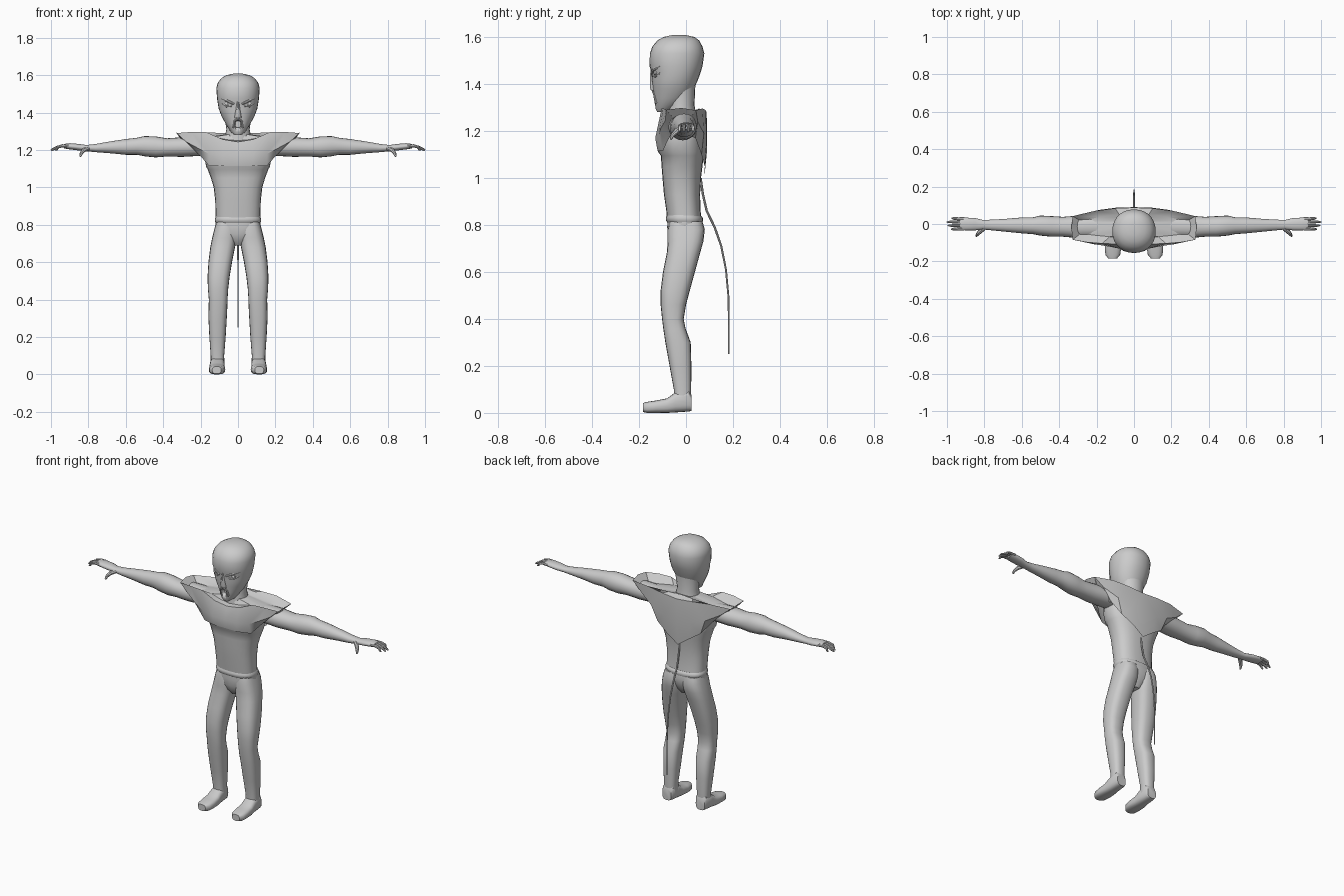
import bpy, bmesh, math
from mathutils import Vector


def finish(name, verts, faces, mirror=False, angle=40, sub=0):
    me = bpy.data.meshes.new(name)
    me.from_pydata(verts, [], faces)
    ob = bpy.data.objects.new(name, me)
    bpy.context.collection.objects.link(ob)
    bm = bmesh.new()
    bm.from_mesh(me)
    bmesh.ops.recalc_face_normals(bm, faces=bm.faces)
    bm.to_mesh(me)
    bm.free()
    if mirror:
        ob.modifiers.new("mirror", 'MIRROR')
    if sub:
        ob.modifiers.new("smooth", 'SUBSURF').levels = sub
        ob.modifiers["smooth"].render_levels = sub
    bpy.ops.object.select_all(action='DESELECT')
    bpy.context.view_layer.objects.active = ob
    ob.select_set(True)
    bpy.ops.object.shade_smooth_by_angle(angle=math.radians(angle))
    return ob


def loft(name, axis, sections, n=20, power=2.0, **kw):
    """Skin of rounded sections: (position, u min, u max, v min, v max)."""
    verts, faces = [], []
    for t, u0, u1, v0, v1 in sections:
        for i in range(n):
            a = 2 * math.pi * i / n
            c, s = math.cos(a), math.sin(a)
            u = (u0 + u1) / 2 + (u1 - u0) / 2 * math.copysign(abs(c) ** (2 / power), c)
            v = (v0 + v1) / 2 + (v1 - v0) / 2 * math.copysign(abs(s) ** (2 / power), s)
            verts.append({'x': (t, u, v), 'y': (u, t, v), 'z': (u, v, t)}[axis])
    m = len(sections)
    for k in range(m - 1):
        for i in range(n):
            j = (i + 1) % n
            faces.append((k * n + i, k * n + j, k * n + n + j, k * n + n + i))
    faces += [tuple(range(n)), tuple(range((m - 1) * n, m * n))]
    return finish(name, verts, faces, **kw)


def sym(rows):
    """Sections symmetric in x: (z, half width, y min, y max)."""
    return [(z, -w, w, a, b) for z, w, a, b in rows]


def tube(name, path, n=8, **kw):
    """Round tube through (x, y, z, radius) points."""
    verts, faces = [], []
    pts = [Vector(p[:3]) for p in path]
    for k, p in enumerate(pts):
        d = (pts[min(k + 1, len(pts) - 1)] - pts[max(k - 1, 0)]).normalized()
        q = d.to_track_quat('Z', 'Y')
        for i in range(n):
            a = 2 * math.pi * i / n
            verts.append(p + q @ Vector((math.cos(a), math.sin(a), 0)) * path[k][3])
    for k in range(len(pts) - 1):
        for i in range(n):
            j = (i + 1) % n
            faces.append((k * n + i, k * n + j, k * n + n + j, k * n + n + i))
    faces += [tuple(range(n)), tuple(range(len(verts) - n, len(verts)))]
    return finish(name, verts, faces, **kw)


# Head with tapering chin
head = loft("head", 'z', sym([
    (1.28, .018, -.122, -.088), (1.295, .038, -.129, -.05), (1.34, .066, -.135, .015),
    (1.38, .088, -.141, .034), (1.42, .103, -.146, .052), (1.455, .109, -.148, .064),
    (1.475, .112, -.155, .070), (1.53, .116, -.154, .078), (1.56, .108, -.143, .070),
    (1.585, .088, -.122, .056), (1.60, .06, -.095, .036), (1.608, .025, -.06, .0)]),
    n=28, power=2.15)

# Open mouth cut into the face
cutter = loft("mouth_cutter", 'y', [(-.20, -.018, .018, 1.315, 1.362),
                                    (-.108, -.014, .014, 1.32, 1.355)], power=3)
cutter.hide_render = True
cutter.hide_viewport = True
cut = head.modifiers.new("mouth", 'BOOLEAN')
cut.operation, cut.object, cut.solver = 'DIFFERENCE', cutter, 'EXACT'
loft("nose", 'z', sym([(1.372, .020, -.150, -.12), (1.385, .018, -.155, -.12),
                       (1.44, .010, -.153, -.12), (1.47, .007, -.150, -.12)]), n=10)
tube("upper_lip", [(-.026, -.127, 1.318, .006), (-.019, -.134, 1.355, .006),
                   (0, -.139, 1.368, .006), (.019, -.134, 1.355, .006),
                   (.026, -.127, 1.318, .006)])

# Eyes: ball, lid and slanted brow
tube("brow", [(.022, -.147, 1.445, .006), (.055, -.137, 1.462, .008),
              (.088, -.108, 1.475, .006)], mirror=True)
tube("lower_lid", [(.036, -.142, 1.434, .004), (.062, -.128, 1.432, .005),
                   (.084, -.108, 1.448, .004)], mirror=True)
tube("eye", [(.06, -.118, 1.447, .012), (.062, -.134, 1.447, .010),
             (.063, -.138, 1.447, .004)], mirror=True)

# Neck
loft("neck", 'z', sym([(1.2, .08, -.085, .055), (1.26, .072, -.08, .045),
                       (1.31, .062, -.075, .036), (1.40, .075, -.07, .040)]))

# Trunk and pelvis
loft("torso", 'z', sym([
    (.80, .118, -.078, .068), (.86, .12, -.084, .062), (.93, .122, -.094, .060),
    (1.00, .13, -.100, .064), (1.05, .145, -.104, .070), (1.095, .162, -.107, .075),
    (1.11, .17, -.118, .077), (1.16, .18, -.122, .076), (1.20, .18, -.115, .07),
    (1.24, .15, -.10, .06)]), n=24, power=2.5)
loft("waistband", 'z', sym([(.81, .119, -.079, .07), (.82, .124, -.086, .073),
                            (.832, .124, -.086, .071), (.842, .119, -.081, .06)]),
     n=24, power=2.5)
loft("pelvis", 'z', sym([(.69, .025, -.045, .03), (.715, .06, -.065, .05),
                         (.75, .105, -.077, .066), (.79, .122, -.08, .074),
                         (.82, .119, -.079, .068)]), n=24, power=2.4)

# Flared shoulder cuirass: half rings from front centre to back centre
lower = [(0, -.119, 1.115), (.08, -.121, 1.115), (.155, -.098, 1.115), (.19, -.08, 1.155),
         (.22, -.06, 1.19), (.22, -.01, 1.19), (.2, .04, 1.17), (.145, .066, 1.10),
         (.07, .08, 1.05), (0, .078, 1.00)]
chest = [(0, -.128, 1.17), (.08, -.131, 1.17), (.155, -.117, 1.18), (.215, -.108, 1.21),
         (.28, -.088, 1.245), (.285, -.01, 1.25), (.27, .05, 1.24), (.18, .076, 1.19),
         (.09, .088, 1.16), (0, .09, 1.12)]
rim = [(0, -.105, 1.243), (.08, -.108, 1.256), (.17, -.104, 1.295), (.25, -.098, 1.296),
       (.328, -.084, 1.290), (.335, -.02, 1.298), (.328, .042, 1.288), (.21, .07, 1.296),
       (.1, .084, 1.288), (0, .088, 1.28)]
recess = [(0, -.08, 1.25), (.06, -.075, 1.255), (.13, -.068, 1.27), (.21, -.06, 1.258),
          (.29, -.05, 1.25), (.30, -.02, 1.25), (.29, .015, 1.25), (.18, .038, 1.262),
          (.08, .052, 1.29), (0, .055, 1.295)]
collar = [(.055 * math.sin(math.pi * i / 9), -.02 - .05 * math.cos(math.pi * i / 9), 1.285)
          for i in range(10)]
rings = [lower, chest, rim, recess, collar]
quads = [(k * 10 + i, k * 10 + i + 1, k * 10 + i + 11, k * 10 + i + 10)
         for k in range(4) for i in range(9)]
finish("shoulder_armor", [v for r in rings for v in r], quads, mirror=True, angle=32)

# Arm along x: (x, y min, y max, z min, z max)
loft("arm", 'x', [
    (.17, -.075, .05, 1.17, 1.265), (.30, -.075, .045, 1.163, 1.268),
    (.38, -.068, .038, 1.165, 1.262), (.44, -.068, .042, 1.160, 1.272),
    (.50, -.062, .045, 1.166, 1.274), (.54, -.054, .036, 1.174, 1.265),
    (.60, -.05, .035, 1.174, 1.258), (.68, -.042, .028, 1.182, 1.246),
    (.76, -.034, .023, 1.188, 1.232), (.81, -.029, .022, 1.193, 1.226),
    (.85, -.034, .032, 1.197, 1.232), (.90, -.034, .034, 1.203, 1.236),
    (.93, -.030, .032, 1.208, 1.232)], power=2.1, mirror=True)

# Fingers and thumb
for i, tip in enumerate([.978, .995, 1.0, .975]):
    y = -.025 + .0175 * i
    tube("finger_%d" % (i + 1), [(.905, y, 1.221, .009), (.94, y, 1.222, .0085),
                                 (.965, y * 1.1, 1.215, .0075),
                                 (tip - .008, y * 1.1, 1.203, .006),
                                 (tip, y * 1.1, 1.198, .003)], mirror=True)
tube("thumb", [(.80, -.022, 1.209, .011), (.825, -.042, 1.198, .012),
               (.838, -.056, 1.182, .009), (.842, -.064, 1.168, .006),
               (.841, -.066, 1.163, .003)], mirror=True)

# Leg along z: (z, x min, x max, y min, y max)
loft("leg", 'z', [
    (.05, .072, .146, -.050, .020), (.10, .074, .146, -.052, .022),
    (.20, .066, .153, -.070, .023), (.30, .060, .158, -.088, .020),
    (.36, .057, .157, -.097, -.002), (.40, .056, .156, -.102, -.010),
    (.46, .052, .161, -.108, .000), (.52, .045, .163, -.108, .016),
    (.60, .032, .158, -.098, .038), (.68, .016, .148, -.082, .060),
    (.73, .006, .138, -.078, .074), (.78, .004, .126, -.078, .080),
    (.815, .012, .116, -.07, .070)], power=2.6, mirror=True)

# Foot along y: (y, x min, x max, z min, z max)
loft("foot", 'y', [
    (.024, .082, .142, .008, .075), (.012, .074, .148, .006, .10),
    (-.045, .072, .150, .002, .088), (-.08, .070, .154, .000, .062),
    (-.125, .068, .156, .000, .053), (-.165, .074, .153, .000, .047),
    (-.184, .090, .138, .004, .042)], power=2.8, mirror=True)

# Thin hanging tail
tube("tail", [(0, .062, 1.0, .005), (0, .072, .93, .005), (0, .088, .86, .005),
              (0, .122, .79, .005), (0, .15, .71, .0045), (0, .17, .61, .004),
              (0, .181, .49, .004), (0, .182, .37, .0035), (0, .182, .25, .003)])
